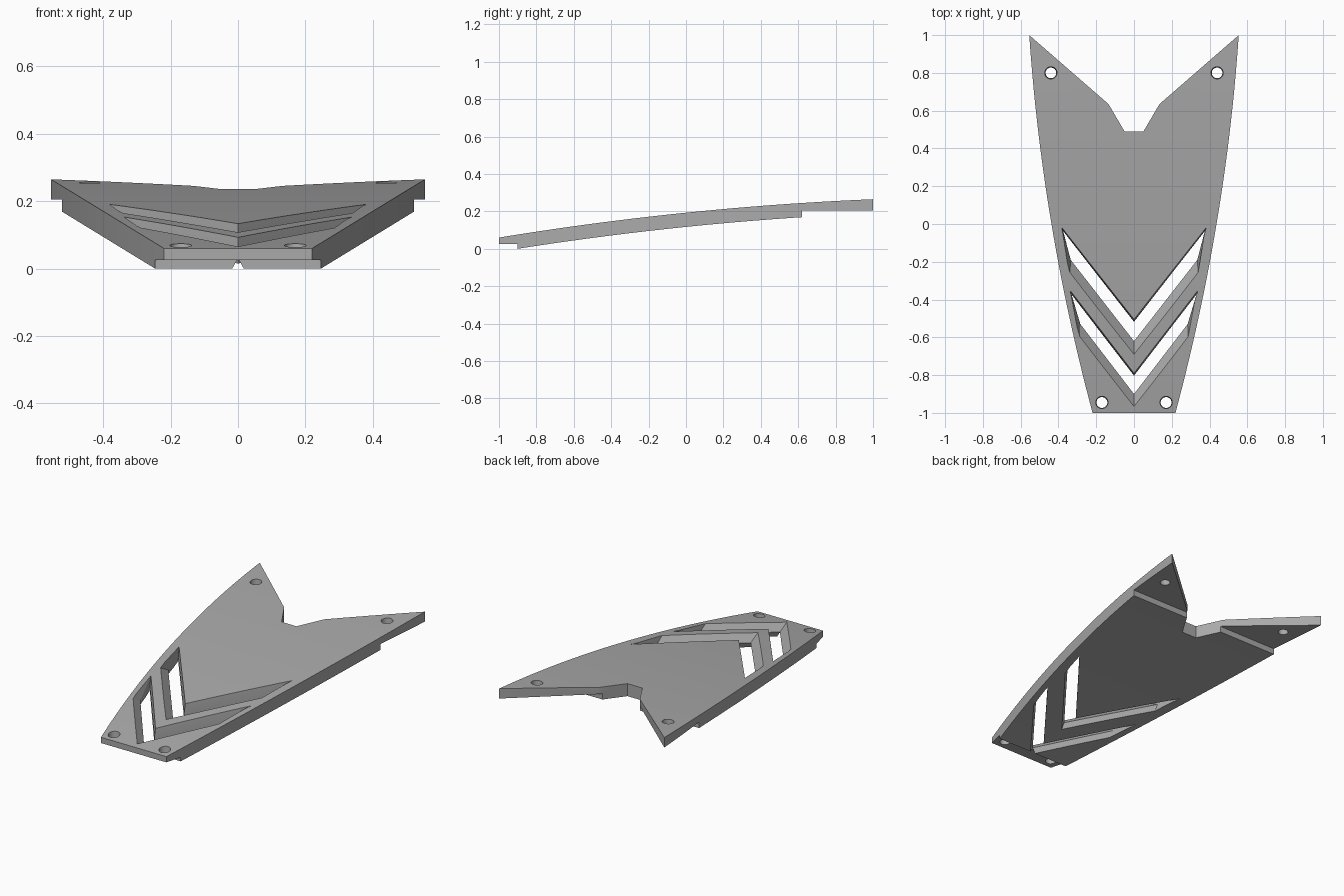
import bpy, bmesh
from math import pi

if "Cube" in bpy.data.objects:
    bpy.data.objects.remove(bpy.data.objects["Cube"])

THICK = 0.076


def top_z(y):
    return 0.193 + 0.1025 * y - 0.0305 * y * y


def half_width(y):
    return 0.437 + 0.1675 * y - 0.05 * y * y


def spread(a, b, n):
    return [a + (b - a) * i / n for i in range(n + 1)]


def finish(name, bm, helper=True):
    bmesh.ops.recalc_face_normals(bm, faces=bm.faces)
    me = bpy.data.meshes.new(name)
    bm.to_mesh(me)
    bm.free()
    ob = bpy.data.objects.new(name, me)
    bpy.context.collection.objects.link(ob)
    ob.hide_render = helper
    if helper:
        ob.display_type = 'WIRE'
    return ob


def prism(name, pts, offset, helper=True):
    # Extrude a closed outline along an offset vector
    bm = bmesh.new()
    face = bm.faces.new([bm.verts.new(p) for p in pts])
    new = bmesh.ops.extrude_face_region(bm, geom=[face])["geom"]
    bmesh.ops.translate(bm, vec=offset, verts=[v for v in new if isinstance(v, bmesh.types.BMVert)])
    return finish(name, bm, helper)


def slot(name, levels):
    # Chevron cutter: each level is depth, tip, side corner, front centre, back centre
    bm = bmesh.new()
    rings = []
    for depth, tip, side, front, back in levels:
        ring = [tip, side, (0, front), (-side[0], side[1]), (-tip[0], tip[1]), (0, back)]
        rings.append([bm.verts.new((x, y, top_z(y) - depth)) for x, y in ring])
    for a, b in zip(rings, rings[1:]):
        for i in range(6):
            j = (i + 1) % 6
            bm.faces.new((a[i], a[j], b[j], b[i]))
    for r in (rings[0], rings[-1]):
        bm.faces.new((r[0], r[1], r[2], r[5]))
        bm.faces.new((r[5], r[2], r[3], r[4]))
    return finish(name, bm)


def hole(name, x, y):
    # Slightly tapered screw hole
    bm = bmesh.new()
    bmesh.ops.create_cone(bm, cap_ends=True, segments=32, radius1=0.023, radius2=0.037, depth=0.16)
    bmesh.ops.translate(bm, vec=(x, y, top_z(y) - 0.03), verts=bm.verts)
    return finish(name, bm)


# Arched plate with stepped mounting ledges at both ends
profile = [(y, top_z(y)) for y in spread(-1.05, 1.05, 42)]
profile += [(1.05, 0.205), (0.62, 0.205)]
profile += [(y, top_z(y) - THICK) for y in spread(0.62, -0.9, 30)]
profile += [(-0.9, 0.025), (-1.05, 0.025)]
plate = prism("curved_cover_plate", [(-0.8, y, z) for y, z in profile], (1.6, 0, 0), False)

# Plan outline with the rear notch
right = [(half_width(y), y) for y in spread(-1, 1, 32)] + [(0.135, 0.635), (0.05, 0.49)]
outline = right + [(-x, y) for x, y in reversed(right)]
plan = prism("plan_outline_cutter", [(x, y, -0.2) for x, y in outline], (0, 0, 0.8))

# Two chevron slots with ridged front walls
cutters = [
    slot("rear_slot_cutter", [
        (-0.02, (0.385, -0.012), (0.342, -0.285), -0.72, -0.501),
        (0.045, (0.376, -0.035), (0.335, -0.19), -0.62, -0.515),
        (0.1, (0.374, -0.04), (0.335, -0.23), -0.66, -0.52)]),
    slot("front_slot_cutter", [
        (-0.02, (0.34, -0.345), (0.288, -0.625), -0.995, -0.786),
        (0.045, (0.332, -0.37), (0.284, -0.53), -0.9, -0.8),
        (0.1, (0.33, -0.375), (0.284, -0.57), -0.94, -0.805)]),
]

# Four screw holes
for s, side in ((1, "left"), (-1, "right")):
    cutters.append(hole(f"rear_{side}_hole_cutter", s * 0.44, 0.8))
    cutters.append(hole(f"front_{side}_hole_cutter", s * 0.17, -0.945))

for cutter, op in [(plan, 'INTERSECT')] + [(c, 'DIFFERENCE') for c in cutters]:
    mod = plate.modifiers.new(cutter.name, 'BOOLEAN')
    mod.operation = op
    mod.solver = 'EXACT'
    mod.object = cutter

# Bake the cuts, then drop the helpers
bpy.context.view_layer.objects.active = plate
plate.select_set(True)
for mod in list(plate.modifiers):
    bpy.ops.object.modifier_apply(modifier=mod.name)
for cutter in [plan] + cutters:
    bpy.data.objects.remove(cutter)

grey = bpy.data.materials.new("plain_grey")
grey.use_nodes = True
colour = (0.4, 0.4, 0.4, 1)
grey.diffuse_color = colour
grey.node_tree.nodes["Principled BSDF"].inputs["Base Color"].default_value = colour
plate.data.materials.clear()
plate.data.materials.append(grey)
for poly in plate.data.polygons:
    poly.material_index = 0
bpy.ops.object.shade_smooth_by_angle(angle=pi / 9)
